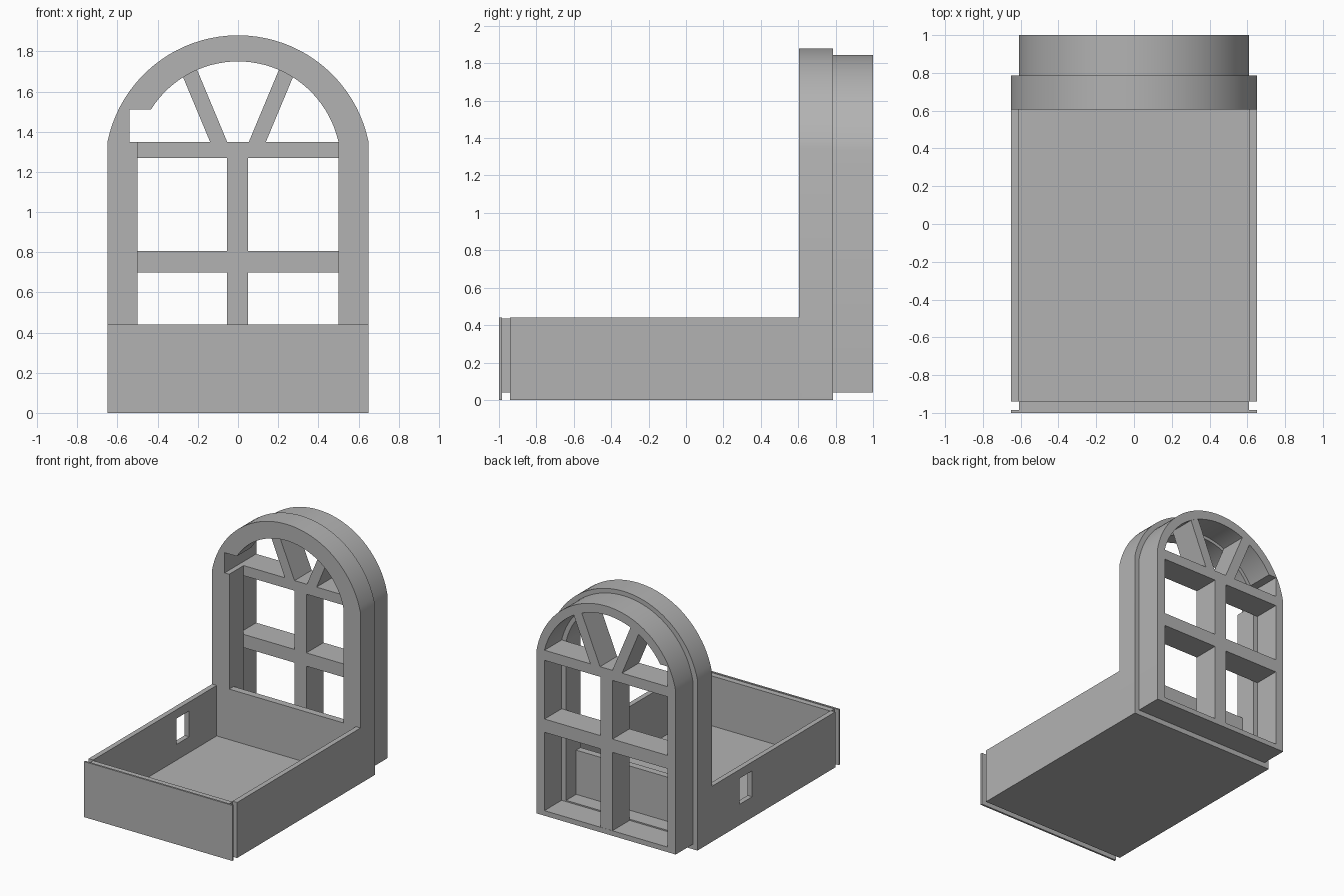
import bpy, bmesh, math

old = bpy.data.objects.get("Cube")
if old:
    bpy.data.objects.remove(old, do_unlink=True)

grey = bpy.data.materials.new("light grey")
grey.use_nodes = True
colour = (0.45, 0.45, 0.45, 1)
grey.diffuse_color = colour
grey.node_tree.nodes["Principled BSDF"].inputs["Base Color"].default_value = colour


def finish(name, bm, smooth=False):
    bmesh.ops.recalc_face_normals(bm, faces=bm.faces)
    mesh = bpy.data.meshes.new(name)
    bm.to_mesh(mesh)
    bm.free()
    obj = bpy.data.objects.new(name, mesh)
    bpy.context.collection.objects.link(obj)
    mesh.materials.append(grey)
    if smooth:
        bpy.ops.object.select_all(action="DESELECT")
        obj.select_set(True)
        bpy.context.view_layer.objects.active = obj
        bpy.ops.object.shade_smooth_by_angle(angle=math.radians(25))
    return obj


def prism(name, outline, y0, y1):
    """Extrude an x-z outline along y."""
    bm = bmesh.new()
    front = [bm.verts.new((x, y0, z)) for x, z in outline]
    back = [bm.verts.new((x, y1, z)) for x, z in outline]
    bm.faces.new(front)
    bm.faces.new(back)
    for i in range(len(outline)):
        j = (i + 1) % len(outline)
        bm.faces.new((front[i], front[j], back[j], back[i]))
    return finish(name, bm)


def box(name, x0, x1, y0, y1, z0, z1):
    return prism(name, [(x0, z0), (x1, z0), (x1, z1), (x0, z1)], y0, y1)


def arch_outline(half, bottom, spring, top, steps=40):
    """Straight sides closed by a circular arc."""
    rise = top - spring
    radius = (half * half + rise * rise) / (2 * rise)
    centre = top - radius
    start = math.atan2(spring - centre, half)
    pts = [(-half, bottom), (half, bottom)]
    for i in range(steps + 1):
        a = start + (math.pi - 2 * start) * i / steps
        pts.append((radius * math.cos(a), centre + radius * math.sin(a)))
    return pts


def arch_frame(name, outer, inner, y0, y1):
    bm = bmesh.new()
    loops = [[bm.verts.new((x, y, z)) for x, z in outline]
             for outline, y in ((outer, y0), (inner, y0), (inner, y1), (outer, y1))]
    n = len(outer)
    for k in range(4):
        a, b = loops[k], loops[(k + 1) % 4]
        for i in range(n):
            j = (i + 1) % n
            bm.faces.new((a[i], a[j], b[j], b[i]))
    return finish(name, bm, smooth=True)


def cut(target, cutter):
    mod = target.modifiers.new("opening", "BOOLEAN")
    mod.operation = "DIFFERENCE"
    mod.solver = "EXACT"
    mod.object = cutter
    cutter.hide_render = True
    cutter.hide_set(True)
    cutter.display_type = "WIRE"


# Tray
box("tray_floor", -0.65, 0.65, -0.94, 0.62, 0, 0.04)
box("tray_left_wall", 0.61, 0.65, -0.94, 0.61, 0.04, 0.44)
right_wall = box("tray_right_wall", -0.65, -0.61, -0.94, 0.61, 0.04, 0.44)
cut(right_wall, box("wall_hole_cutter", -0.7, -0.55, 0.1, 0.26, 0.165, 0.37))
box("tray_back_wall", -0.61, 0.61, 0.605, 0.66, 0.02, 0.44)
box("tray_front_wall", -0.61, 0.61, -0.985, -0.94, 0.04, 0.435)
box("front_panel", -0.65, 0.65, -1, -0.985, 0, 0.44)

# Arched window surround and the frame behind it
surround = arch_frame("window_surround", arch_outline(0.65, 0, 1.35, 1.88),
                      arch_outline(0.5, 0.09, 1.35, 1.75), 0.605, 0.785)
frame = arch_frame("window_frame", arch_outline(0.61, 0.04, 1.33, 1.845),
                   arch_outline(0.54, 0.08, 1.35, 1.775), 0.785, 1)
notch = box("notch_cutter", -0.54, -0.4, 0.55, 1.05, 1.35, 1.51)
for part in (surround, frame):
    cut(part, notch)

# Glazing bars
front, back = 0.785, 0.999
box("lower_crossbar", -0.56, 0.56, front, back, 0.7, 0.805)
box("upper_crossbar", -0.56, 0.56, front, back, 1.27, 1.35)
box("centre_mullion", -0.055, 0.05, front, back, 0.06, 1.349)
for name, s in (("left_spoke", 1), ("right_spoke", -1)):
    prism(name, [(s * 0.05, 1.34), (s * 0.135, 1.34),
                 (s * 0.3, 1.735), (s * 0.215, 1.735)], front, back)
